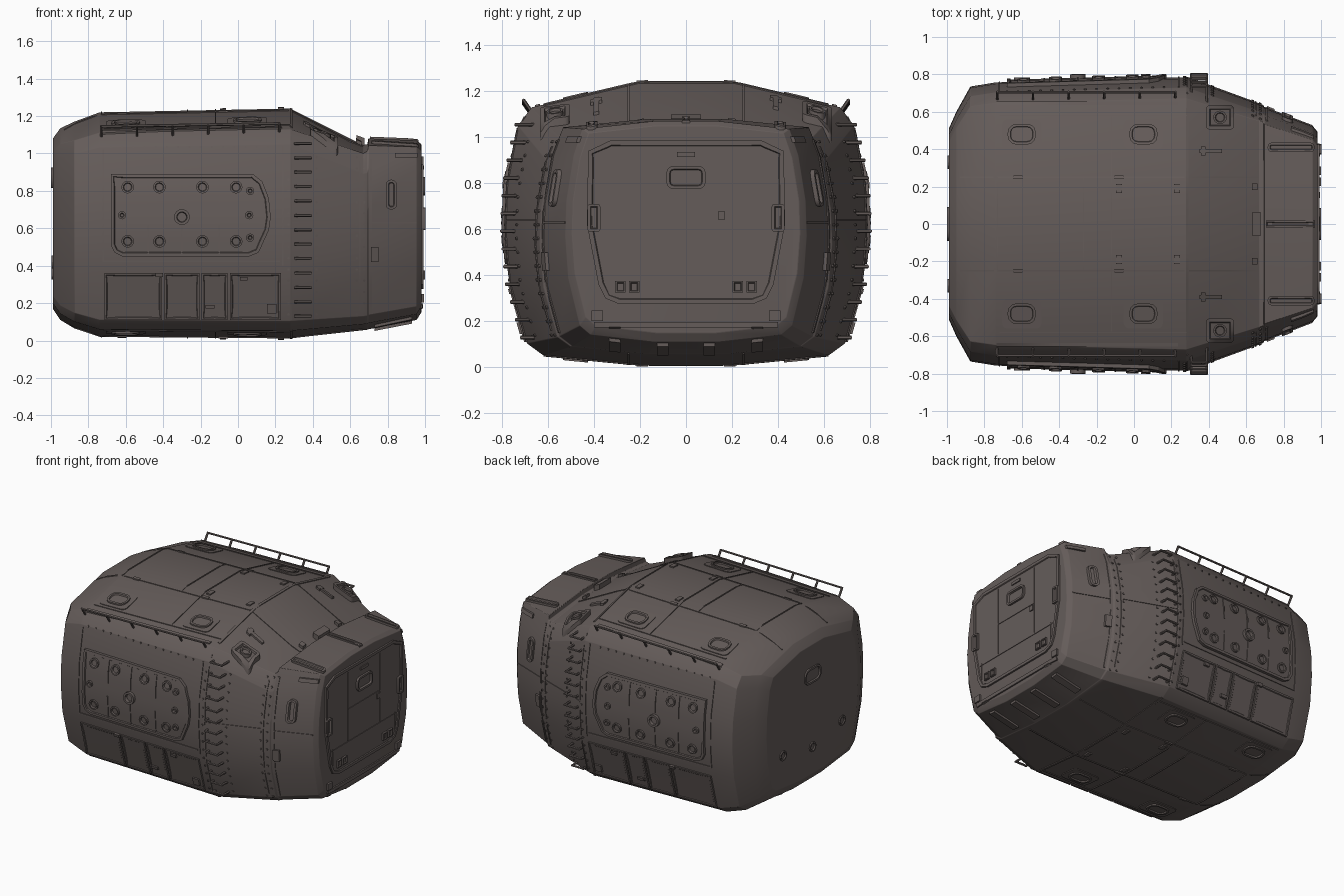
import bpy, bmesh, math
from mathutils import Vector
from mathutils.bvhtree import BVHTree

if "Cube" in bpy.data.objects:
    bpy.data.objects.remove(bpy.data.objects["Cube"])

mat = bpy.data.materials.new("dark_grey_brown")
mat.diffuse_color = (0.13, 0.108, 0.102, 1)
mat.use_nodes = True
mat.node_tree.nodes["Principled BSDF"].inputs["Base Color"].default_value = mat.diffuse_color


def finish(name, bm, angle=30):
    bmesh.ops.recalc_face_normals(bm, faces=bm.faces)
    me = bpy.data.meshes.new(name)
    bm.to_mesh(me)
    bm.free()
    ob = bpy.data.objects.new(name, me)
    bpy.context.collection.objects.link(ob)
    me.materials.append(mat)
    bpy.ops.object.select_all(action='DESELECT')
    ob.select_set(True)
    bpy.context.view_layer.objects.active = ob
    bpy.ops.object.shade_smooth_by_angle(angle=math.radians(angle))
    return ob


# Hull: one half cross-section (y, z as fractions), lofted along x
PROFILE = [(.26, 1), (.855, .91), (.93, .845), (.99, .64), (1, .48),
           (.975, .29), (.88, .075), (.79, .033), (.26, 0)]
# x, half width, bottom, top, roof slope factor
SECTIONS = [(-.99, .51, .17, 1.08, .8), (-.95, .60, .11, 1.135, .9), (-.875, .735, .065, 1.17, 1),
            (-.74, .757, .02, 1.22, 1), (.28, .785, .012, 1.24, 1), (.67, .645, .055, 1.045, .5),
            (.692, .635, .058, 1.05, .4), (.697, .625, .06, 1.08, .4), (.955, .525, .11, 1.07, .4),
            (.98, .495, .15, 1.05, .4)]
bm = bmesh.new()
rings = []
for x, w, zb, zt, k in SECTIONS:
    half = [(y * w, zb + (zt - zb) * (1 - (1 - z) * k if z > .9 else z)) for y, z in PROFILE]
    pts = half + [(-y, z) for y, z in reversed(half)]
    rings.append([bm.verts.new((x, y, z)) for y, z in pts])
for a, b in zip(rings, rings[1:]):
    for i in range(len(a)):
        j = (i + 1) % len(a)
        bm.faces.new((a[i], a[j], b[j], b[i]))
bm.faces.new(rings[0])
bm.faces.new(rings[-1])
bmesh.ops.recalc_face_normals(bm, faces=bm.faces)
tree = BVHTree.FromBMesh(bm)
hull = finish("hull", bm)
bev = hull.modifiers.new("soft_edges", 'BEVEL')
bev.width, bev.segments, bev.limit_method, bev.angle_limit = .012, 2, 'ANGLE', math.radians(14)

# Views: (u, v) to ray start, and ray direction
VIEWS = {'front': (lambda u, v: (u, -3, v), (0, 1, 0)), 'rear': (lambda u, v: (u, 3, v), (0, -1, 0)),
         'top': (lambda u, v: (u, v, 3), (0, 0, -1)), 'bottom': (lambda u, v: (u, v, -3), (0, 0, 1)),
         'right': (lambda u, v: (3, u, v), (-1, 0, 0)), 'left': (lambda u, v: (-3, u, v), (1, 0, 0))}


def on_hull(view, u, v, out=0):
    start, d = VIEWS[view]
    o, d = Vector(start(u, v)), Vector(d)
    p = tree.ray_cast(o, d)[0]
    if p is None:
        p = tree.find_nearest(o + d * 2.2)[0]
    return p - d * out


def skin(name, view, outlines, h, frame=0, drop=0):
    """Plates that follow the hull surface, optionally with a recessed middle."""
    bm = bmesh.new()
    for pts in outlines:
        part = bmesh.new()
        part.faces.new([part.verts.new((u, v, -.015)) for u, v in pts])
        for ax in (0, 1):
            lo, hi = min(p[ax] for p in pts), max(p[ax] for p in pts)
            n = int((hi - lo) / .08)
            for i in range(1, n + 1):
                co, no = [0, 0, 0], [0, 0, 0]
                co[ax], no[ax] = lo + (hi - lo) * i / (n + 1), 1
                bmesh.ops.bisect_plane(part, geom=part.verts[:] + part.edges[:] + part.faces[:],
                                       plane_co=co, plane_no=no)
        ext = bmesh.ops.extrude_face_region(part, geom=part.faces[:])['geom']
        for e in ext:
            if isinstance(e, bmesh.types.BMVert):
                e.co.z = h
        if frame:
            top = [e for e in ext if isinstance(e, bmesh.types.BMFace)]
            bmesh.ops.recalc_face_normals(part, faces=part.faces)
            bmesh.ops.inset_region(part, faces=top, thickness=frame)
            bmesh.ops.inset_region(part, faces=top, thickness=.004)
            for v in {v for f in top for v in f.verts}:
                v.co.z = h - drop
        for v in part.verts:
            v.co = on_hull(view, v.co.x, v.co.y, v.co.z)
        me = bpy.data.meshes.new("tmp")
        part.to_mesh(me)
        part.free()
        bm.from_mesh(me)
        bpy.data.meshes.remove(me)
    return finish(name, bm)


def rrect(cx, cy, w, h, r=.0, n=3):
    if r == 0:
        return [(cx + a * w / 2, cy + b * h / 2) for a, b in ((-1, -1), (1, -1), (1, 1), (-1, 1))]
    pts = []
    for q, (a, b) in enumerate(((1, 1), (-1, 1), (-1, -1), (1, -1))):
        for i in range(n + 1):
            t = math.pi / 2 * (q + i / n)
            pts.append((cx + a * (w / 2 - r) + r * math.cos(t), cy + b * (h / 2 - r) + r * math.sin(t)))
    return pts


def disc(cx, cy, r, n=12):
    return [(cx + r * math.cos(2 * math.pi * i / n), cy + r * math.sin(2 * math.pi * i / n)) for i in range(n)]


def bars(name, segs, r):
    bm = bmesh.new()
    for p, q in segs:
        d = q - p
        m = d.to_track_quat('Z', 'Y').to_matrix().to_4x4()
        m.translation = (p + q) / 2
        bmesh.ops.create_cone(bm, cap_ends=True, segments=6, radius1=r, radius2=r,
                              depth=d.length + r, matrix=m)
    return finish(name, bm)


# Both long sides
for view, s in (('front', -1), ('rear', 1)):
    skin(view + "_side_panel", view, [[(-.68, .51), (-.66, .47), (-.62, .45), (.06, .45), (.11, .47), (.165, .59),
         (.175, .66), (.165, .76), (.13, .85), (.08, .89), (-.68, .89)]], .02, .018, .007)
    skin(view + "_panel_bolts", view, [disc(x, z, .034) for x in (-.59, -.42, -.19, -.01) for z in (.53, .82)]
         + [disc(x, z, .022) for x, z in ((-.62, .67), (.06, .67), (.065, .8), (.065, .55))], .026, .01, .01)
    skin(view + "_panel_hub", view, [disc(-.3, .66, .042, 16)], .034, .014, .02)
    skin(view + "_panel_ribs", view, [rrect(x, z, .008, .16) for x in (-.48, -.3, -.1) for z in (.54, .79)], .018)
    skin(view + "_lower_panels", view, [rrect((a + b) / 2, .235, b - a - .012, .25)
         for a, b in ((-.72, -.4), (-.4, -.2), (-.2, -.05), (-.05, .235))], .012, .012, .004)
    skin(view + "_latches", view, [rrect(.18, .17, .05, .05), rrect(-.15, .18, .05, .02), rrect(-.42, .35, .04, .02),
         rrect(.03, .33, .04, .02)], .022)
    skin(view + "_wall_seams", view, [rrect(-.25, .425, .95, .008), rrect(-.72, .72, .007, .6),
         rrect(.285, .6, .008, .98), rrect(.24, .72, .007, .64), rrect(.65, .56, .008, .8),
         rrect(.47, .64, .36, .007), rrect(.83, .63, .25, .008), rrect(.71, .57, .012, .84)], .005)
    skin(view + "_rivets", view, [disc(x, .14 + .06 * i, .007, 6) for x in (.27, .42, .635, .675) for i in range(15)]
         + [disc(-.68 + .06 * i, 1.035, .006, 6) for i in range(15)], .007)
    skin(view + "_neck_handle", view, [rrect(.82, .78, .06, .16, .028)], .018, .014, .014)
    skin(view + "_neck_hinges", view, [rrect(.73, .46, .04, .08), rrect(.9, .99, .12, .025)], .015)
    # Ladder rungs
    segs = []
    for i in range(13):
        z = .13 + i * .077
        a, b = on_hull(view, .305, z, -.01), on_hull(view, .39, z, -.01)
        y = s * (max(abs(a.y), abs(b.y)) + .035)
        c, d = Vector((.305, y, z)), Vector((.39, y, z))
        segs += [(a, c), (c, d), (d, b)]
    bars(view + "_ladder_rungs", segs, .008)
    # Roof edge railing
    rail = [Vector((-.73 + .19 * i, s * .705, 1.145 + .003 * i)) for i in range(6)]
    segs = list(zip(rail, rail[1:]))
    segs += [(Vector((p.x, s * .67, p.z - .05)), p) for p in rail]
    bars(view + "_roof_railing", segs, .0075)
    skin(view + "_rail_base", 'top', [rrect(-.25, s * .645, .97, .02)], .008)

# Windows on roof and underside
for view in ('top', 'bottom'):
    spots = [(x, y) for x in (-.6, .05) for y in (-.48, .48)]
    skin(view + "_window_surrounds", view, [rrect(x, y, .21, .16, .03) for x, y in spots], .005)
    skin(view + "_windows", view, [rrect(x, y, .15, .11, .045) for x, y in spots], .014, .014, .013)
    skin(view + "_seams", view, [rrect(-.33, y, 1.2, .008) for y in (-.25, .25)]
         + [rrect(-.22, y, 1.0, .007) for y in (-.58, .58)]
         + [rrect(x, 0, .007, .5) for x in (-.73, -.27)] + [rrect(-.12, 0, .007, 1.15)]
         + [rrect(.285, 0, .014, 1.24)] + [rrect(.48, y, .37, .008) for y in (-.25, .25)], .005)
    skin(view + "_clips", view, [rrect(x, y, .03, .05) for x in (-.08, .23) for y in (-.19, .19)]
         + [rrect(x, y, .05, .018) for x in (-.62, -.08) for y in (-.25, .25)], .009)

# Sloped nose fittings
skin("lamp_pods", 'top', [rrect(.46, y, .15, .13, .02) for y in (-.57, .57)], .035, .02, .012)
skin("lamp_lenses", 'top', [disc(.46, y, .036, 16) for y in (-.57, .57)], .04, .01, .01)
skin("nose_brackets", 'top', [rrect(.41, y, .12, .022) for y in (-.39, .39)]
     + [rrect(.37, y, .025, .05) for y in (-.39, .39)], .014)
skin("nose_box", 'top', [rrect(.655, 0, .045, .13)], .035)
skin("nose_latches", 'top', [rrect(.645, y, .03, .035) for y in (-.2, .2)], .02)

# Neck roof bars
skin("neck_roof_bars", 'top', [rrect(.84, y, .25, .05, .02) for y in (-.41, .41)], .014, .012, .008)
skin("neck_roof_strip", 'top', [rrect(.835, 0, .26, .035)], .01, .009, .005)

# End door
door = [(-.43, .62), (-.38, .36), (-.35, .3), (-.29, .275)]
door = door + [(-y, z) for y, z in reversed(door)] + [(.425, .94), (.33, .985), (-.33, .985), (-.425, .94)]
skin("door", 'right', [door], .012, .02, .006)
skin("door_inner_seams", 'right', [rrect(0, .69, .36, .006), rrect(0, .46, .72, .007), rrect(-.18, .71, .006, .48),
     rrect(.18, .71, .006, .48), rrect(-.345, .41, .006, .12), rrect(.345, .41, .006, .12)], .01)
skin("door_window", 'right', [rrect(0, .825, .17, .1, .03)], .02, .014, .013)
skin("door_handles", 'right', [rrect(y, .65, .055, .12, .01) for y in (-.4, .4)], .022, .012, .012)
skin("door_latches", 'right', [rrect(y, .35, .045, .05) for y in (-.285, -.225, .225, .285)], .02, .01, .008)
skin("door_plates", 'right', [rrect(0, .925, .08, .02), rrect(.155, .66, .03, .035),
     rrect(-.385, .225, .05, .045), rrect(.385, .225, .05, .045)], .014)
skin("door_feet", 'right', [rrect(y, .14, .05, .07) for y in (-.31, .31)], .012)
skin("door_sill", 'right', [rrect(0, .185, .8, .025)], .01)
skin("neck_underside_slats", 'bottom', [rrect(.83, y, .2, .05) for y in (-.31, -.1, .1, .31)], .015)

# Blank end: window and bolts
skin("end_window", 'left', [rrect(0, .87, .18, .11, .045)], .01, .014, .009)
skin("end_bolts", 'left', [disc(y, z, .035) for y, z in ((-.33, .42), (.33, .42), (0, .36))], .008, .01, .007)
